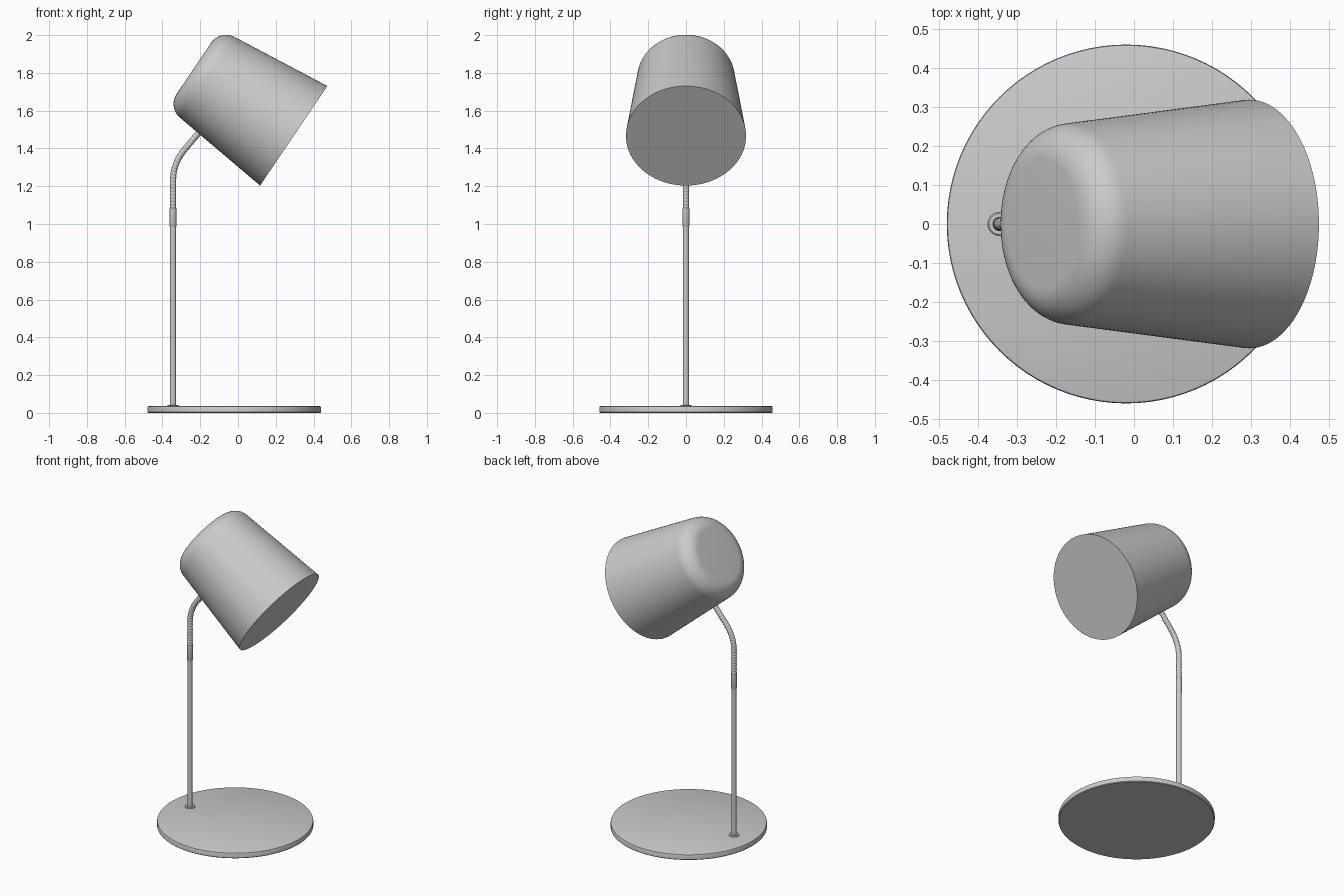
import bpy, bmesh, math
from mathutils import Vector

if "Cube" in bpy.data.objects:
    bpy.data.objects.remove(bpy.data.objects["Cube"])

POLE_X = -0.344


def finish(name, bm, angle=30):
    bmesh.ops.remove_doubles(bm, verts=bm.verts, dist=1e-6)
    bmesh.ops.recalc_face_normals(bm, faces=bm.faces)
    mesh = bpy.data.meshes.new(name)
    bm.to_mesh(mesh)
    bm.free()
    obj = bpy.data.objects.new(name, mesh)
    bpy.context.collection.objects.link(obj)
    bpy.ops.object.select_all(action='DESELECT')
    obj.select_set(True)
    bpy.context.view_layer.objects.active = obj
    bpy.ops.object.shade_smooth_by_angle(angle=math.radians(angle))
    return obj


def skin(name, rings, angle=30):
    """Join equal vertex rings into a closed tube with flat end caps."""
    bm = bmesh.new()
    loops = [[bm.verts.new(p) for p in ring] for ring in rings]
    n = len(loops[0])
    for a, b in zip(loops, loops[1:]):
        for i in range(n):
            j = (i + 1) % n
            bm.faces.new((a[i], a[j], b[j], b[i]))
    bm.faces.new(loops[0])
    bm.faces.new(loops[-1])
    return finish(name, bm, angle)


def ring(center, tangent, radius, n):
    """Circle in the plane across a tangent that lies in the xz plane."""
    side = Vector((tangent.z, 0, -tangent.x))
    turns = [2 * math.pi * i / n for i in range(n)]
    return [center + radius * (side * math.cos(t) + Vector((0, 1, 0)) * math.sin(t)) for t in turns]


def lathe(name, profile, origin, axis=Vector((0, 0, 1)), n=32):
    return skin(name, [ring(Vector(origin) + axis * h, axis, r, n) for r, h in profile])


# Round base with a slightly eased rim
lathe("base", [(0.455, 0), (0.459, 0.004), (0.459, 0.029), (0.457, 0.034), (0.452, 0.036)],
      (-0.02, 0, 0), n=96)

# Collar, pole and sleeve
lathe("pole_collar", [(0.030, 0.034), (0.030, 0.039), (0.027, 0.042)], (POLE_X, 0, 0))
lathe("pole", [(0.016, 0.03), (0.016, 0.99)], (POLE_X, 0, 0))
lathe("sleeve", [(0.016, 0.985), (0.018, 0.989), (0.018, 1.082), (0.015, 1.087)], (POLE_X, 0, 0))

# Ribbed flexible neck: straight, bend, straight
START, BEND_Z, BEND_R, BEND = 1.08, 1.23, 0.25, math.radians(40)
ARC, TAIL = BEND_R * BEND, 0.135


def neck_point(s):
    rise = BEND_Z - START
    if s <= rise:
        return Vector((POLE_X, 0, START + s)), Vector((0, 0, 1))
    t = min((s - rise) / BEND_R, BEND)
    d = Vector((math.sin(t), 0, math.cos(t)))
    p = Vector((POLE_X + BEND_R * (1 - math.cos(t)), 0, BEND_Z + BEND_R * math.sin(t)))
    return p + d * max(0, s - rise - ARC), d


length = BEND_Z - START + ARC + TAIL
ribs, steps = 26, 6
neck = []
for k in range(ribs * steps + 1):
    p, d = neck_point(length * k / (ribs * steps))
    radius = 0.0145 + 0.0025 * abs(math.sin(math.pi * k / steps))
    neck.append(ring(p, d, radius, 20))
skin("flexible_neck", neck, 50)

# Tapered shade with rounded closed end; the wide end has a flush cover
R0, DEPTH, FILLET, TAPER = 0.318, 0.638, 0.095, math.radians(6.2)
cz = DEPTH - FILLET
cr = R0 - cz * math.tan(TAPER) - FILLET / math.cos(TAPER)
profile = [(R0, 0)]
for k in range(13):
    a = TAPER + (math.pi / 2 - TAPER) * k / 12
    profile.append((cr + FILLET * math.cos(a), cz + FILLET * math.sin(a)))
axis = Vector((-0.828, 0, 0.56)).normalized()
lathe("shade", profile, (0.295, 0, 1.467), axis, 96)
